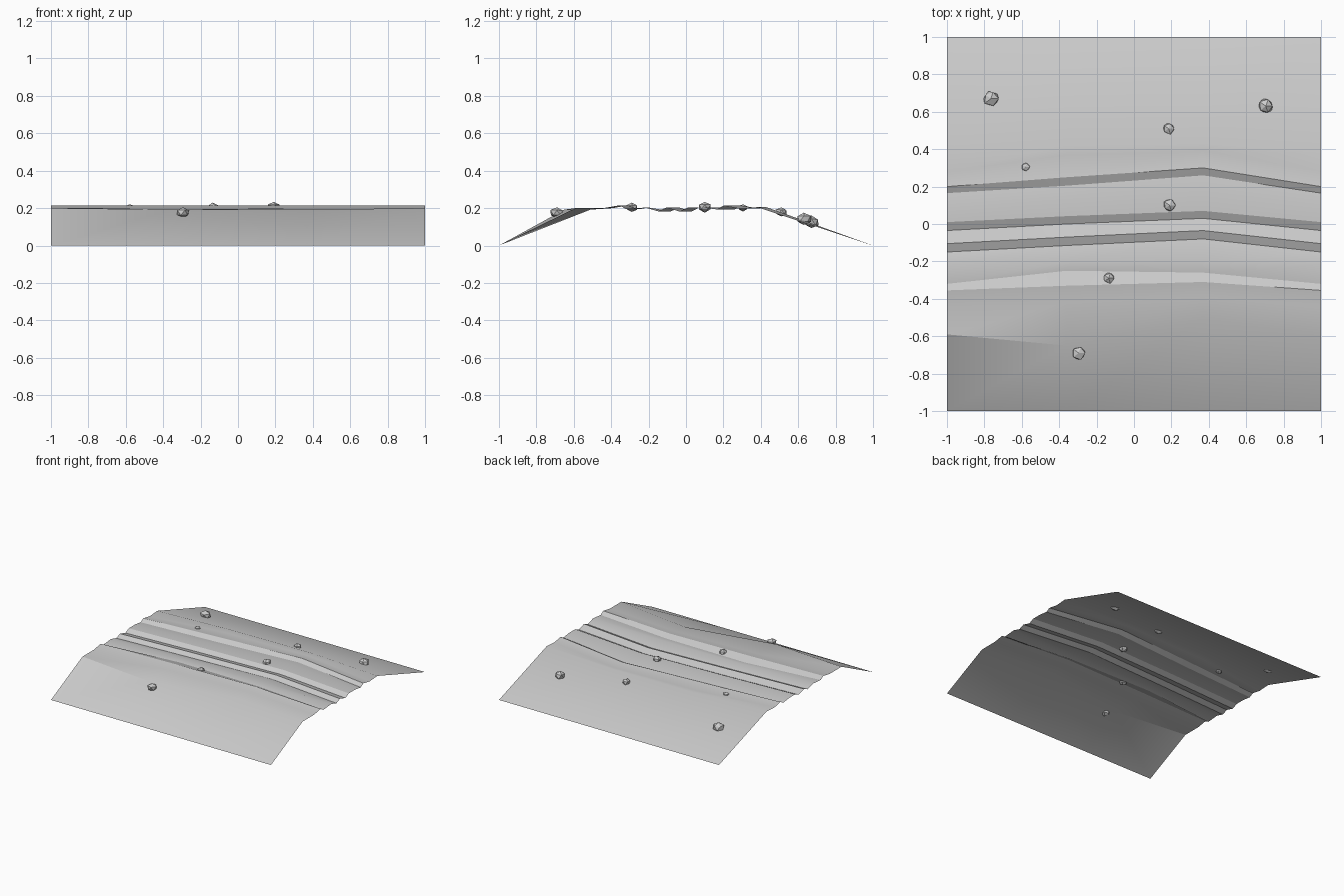
import bpy, bmesh, math, random
from mathutils import Vector

if "Cube" in bpy.data.objects:
    bpy.data.objects.remove(bpy.data.objects["Cube"])

random.seed(4)

# Road strip: y positions of each profile point at four stations along x
stations = {
    -1.0: [-1, -.59, -.44, -.355, -.32, -.22, -.15, -.105, -.035, .01, .09, .165, .20, .28, .38, 1],
    -.36: [-1, -.65, -.42, -.33, -.25, -.20, -.115, -.07, 0, .042, .14, .205, .25, .37, .42, 1],
    .37: [-1, -.51, -.39, -.31, -.26, -.20, -.08, -.035, .03, .07, .18, .26, .30, .39, .43, 1],
    1.0: [-1, -.59, -.44, -.355, -.32, -.22, -.15, -.105, -.035, .01, .09, .165, .20, .28, .38, 1],
}
heights = [0, .20, .20, .215, .194, .203, .183, .203, .182, .203, .203, .193, .213, .198, .205, 0]


def add_object(name, bm):
    mesh = bpy.data.meshes.new(name)
    bm.to_mesh(mesh)
    bm.free()
    obj = bpy.data.objects.new(name, mesh)
    bpy.context.collection.objects.link(obj)
    return obj


# Rutted dirt road with sloping banks, an open sheet
bm = bmesh.new()
rows = []
for x, ys in stations.items():
    row = []
    for i, (y, z) in enumerate(zip(ys, heights)):
        if i == 1 and abs(x) < 1:
            z -= .008
        row.append(bm.verts.new((x, y, z)))
    rows.append(row)
for a, b in zip(rows, rows[1:]):
    for i in range(len(heights) - 1):
        bm.faces.new((a[i], b[i], b[i + 1], a[i + 1]))
road = add_object("rutted_road", bm)
bpy.context.view_layer.objects.active = road
road.select_set(True)
bpy.ops.object.shade_smooth_by_angle(angle=math.radians(25))


# Loose faceted stones: x, y, z, radius
def stone(index, x, y, z, radius):
    bm = bmesh.new()
    bmesh.ops.create_icosphere(bm, subdivisions=1, radius=radius)
    for v in bm.verts:
        v.co *= random.uniform(.9, 1.12)
        v.co.z *= .8
        v.co += Vector((x, y, z))
    add_object(f"stone_{index}", bm)


stones = [
    (-.295, -.69, .175, .038), (-.135, -.29, .203, .031), (.19, .10, .206, .035),
    (-.58, .305, .203, .024), (.185, .51, .179, .032), (.705, .63, .143, .042),
    (-.765, .67, .125, .042),
]
for i, s in enumerate(stones, 1):
    stone(i, *s)
